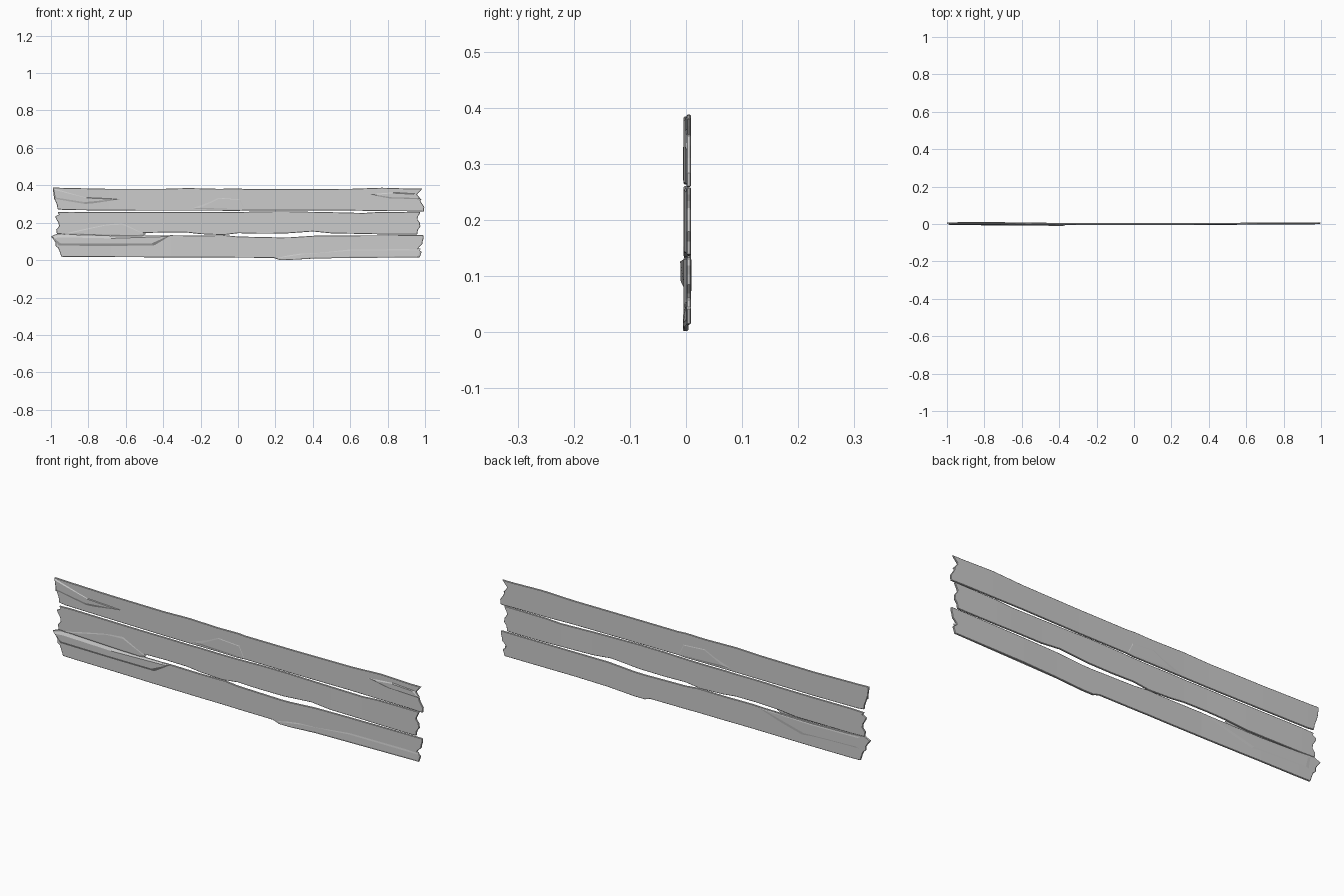
import bpy, bmesh

HALF = 0.0042  # half plank thickness


def bow(x):
    # planks bend slightly backwards toward both ends
    if x < -0.35:
        return 0.005 * min(1, (-0.35 - x) / 0.4)
    return 0.005 * min(1, max(0, (x - 0.45) / 0.27))


def finish(name, bm, bevel=0.0):
    bmesh.ops.recalc_face_normals(bm, faces=bm.faces)
    me = bpy.data.meshes.new(name)
    bm.to_mesh(me)
    bm.free()
    ob = bpy.data.objects.new(name, me)
    bpy.context.collection.objects.link(ob)
    if bevel:
        m = ob.modifiers.new("worn_edges", 'BEVEL')
        m.width = bevel
        m.segments = 1
        m.limit_method = 'ANGLE'
        m.angle_limit = 0.9
    return ob


def plank(name, stations, ends):
    """stations: (x, bottom, top); ends: (height fraction, left x, right x)"""
    bm = bmesh.new()
    cols = []
    last = len(stations) - 1
    for i, (x, lo, hi) in enumerate(stations):
        col = []
        for t, lx, rx in ends:
            px = lx if i == 0 else rx if i == last else x
            pz = lo + (hi - lo) * t
            col.append([bm.verts.new((px, bow(px) + s * HALF, pz)) for s in (-1, 1)])
        cols.append(col)
    rows = len(ends)
    for a, b in zip(cols, cols[1:]):
        for j in range(rows - 1):
            for s in (0, 1):
                bm.faces.new((a[j][s], b[j][s], b[j + 1][s], a[j + 1][s]))
        for j in (0, rows - 1):
            bm.faces.new((a[j][0], b[j][0], b[j][1], a[j][1]))
    for c in (cols[0], cols[-1]):
        for j in range(rows - 1):
            bm.faces.new((c[j][0], c[j + 1][0], c[j + 1][1], c[j][1]))
    return finish(name, bm, 0.002)


def splinter(name, outline, ridge, side=-1, raised=0.002):
    """Low faceted flake: outline on the plank face, inner ridge line raised"""
    bm = bmesh.new()
    n = len(outline)
    base = [bm.verts.new((x, bow(x) + side * (HALF - 0.001), z)) for x, z in outline]
    top = [bm.verts.new((x, bow(x) + side * (HALF + raised), z)) for x, z in ridge]
    for i in range(n):
        k = (i + 1) % n
        bm.faces.new((base[i], base[k], top[k], top[i]))
    bm.faces.new(top)
    bm.faces.new(base)
    return finish(name, bm)


# three long boards with jagged sawn ends
plank("top_plank",
      [(-.98, .272, .388), (-.93, .268, .386), (-.69, .265, .381), (-.4, .264, .381),
       (-.27, .264, .385), (-.1, .264, .381), (.0, .263, .383), (.04, .266, .380),
       (.3, .265, .380), (.6, .265, .381), (.77, .262, .387), (.93, .261, .382), (.98, .259, .382)],
      [(0, -.965, .993), (.2, -.968, .996), (.42, -.978, .978), (.6, -.985, .972),
       (.75, -.987, .957), (.88, -.99, .972), (1, -.99, .985)])

plank("middle_plank",
      [(-.97, .140, .256), (-.9, .137, .258), (-.6, .136, .256), (-.5, .145, .256),
       (-.39, .148, .257), (-.27, .147, .256), (-.2, .139, .257), (-.08, .134, .256),
       (.0, .144, .257), (.12, .141, .260), (.25, .142, .261), (.4, .153, .258),
       (.5, .143, .256), (.67, .140, .252), (.75, .138, .257), (.92, .137, .258), (.97, .138, .258)],
      [(0, -.968, .958), (.2, -.972, .962), (.35, -.957, .975), (.52, -.96, .972),
       (.68, -.972, .958), (.8, -.978, .963), (.9, -.957, .97), (1, -.965, .975)])

plank("bottom_plank",
      [(-.97, .018, .142), (-.88, .017, .136), (-.68, .016, .130), (-.45, .015, .130),
       (-.36, .015, .133), (-.2, .014, .131), (-.07, .014, .133), (.0, .013, .126),
       (.19, .012, .122), (.22, .002, .121), (.28, .002, .122), (.42, .010, .131),
       (.6, .014, .132), (.9, .014, .133), (.97, .014, .133)],
      [(0, -.945, .972), (.25, -.955, .982), (.38, -.962, .962), (.46, -.975, .968),
       (.6, -.975, .985), (.75, -.986, .988), (.88, -1.0, .993), (1, -.965, .991)])

# raised splinters on the front
splinter("bottom_left_splinter",
         [(-.998, .125), (-.96, .076), (-.69, .074), (-.45, .076), (-.36, .131), (-.68, .130), (-.95, .138)],
         [(-.985, .118), (-.95, .09), (-.69, .088), (-.46, .09), (-.38, .126), (-.68, .116), (-.94, .122)],
         raised=.0065)
splinter("bottom_right_splinter",
         [(.2, .012), (.22, .001), (.28, .001), (.42, .009), (.97, .015), (.975, .062), (.6, .064), (.32, .038)],
         [(.22, .012), (.23, .004), (.28, .005), (.42, .016), (.965, .022), (.97, .05), (.6, .05), (.34, .03)],
         raised=.001)
splinter("top_left_splinter",
         [(-.988, .386), (-.984, .325), (-.82, .295), (-.62, .326), (-.81, .336)],
         [(-.984, .376), (-.978, .335), (-.82, .31), (-.66, .325), (-.81, .332)], raised=.003)
splinter("top_right_splinter",
         [(.68, .352), (.8, .329), (.982, .322), (.95, .356), (.83, .364)],
         [(.74, .349), (.82, .336), (.965, .332), (.94, .352), (.83, .358)], raised=.003)

# split flake near the middle of the top board, seen on both faces
for side, label in ((-1, "front"), (1, "back")):
    splinter("split_flake_" + label,
             [(-.11, .337), (-.3, .27), (.04, .268), (.012, .328)],
             [(-.10, .329), (-.2, .28), (.034, .271), (.008, .322)], side, .001)

# splinter bridging the lower gap and the thicker piece behind it
splinter("gap_splinter",
         [(-.95, .139), (-.52, .125), (-.49, .14), (-.62, .205), (-.72, .195)],
         [(-.9, .143), (-.54, .133), (-.51, .142), (-.62, .19), (-.71, .185)], raised=.0015)
splinter("back_left_splinter",
         [(-.95, .07), (-.62, .05), (-.36, .131), (-.68, .129), (-.96, .136)],
         [(-.92, .08), (-.64, .07), (-.42, .124), (-.68, .12), (-.93, .125)], 1, .001)
